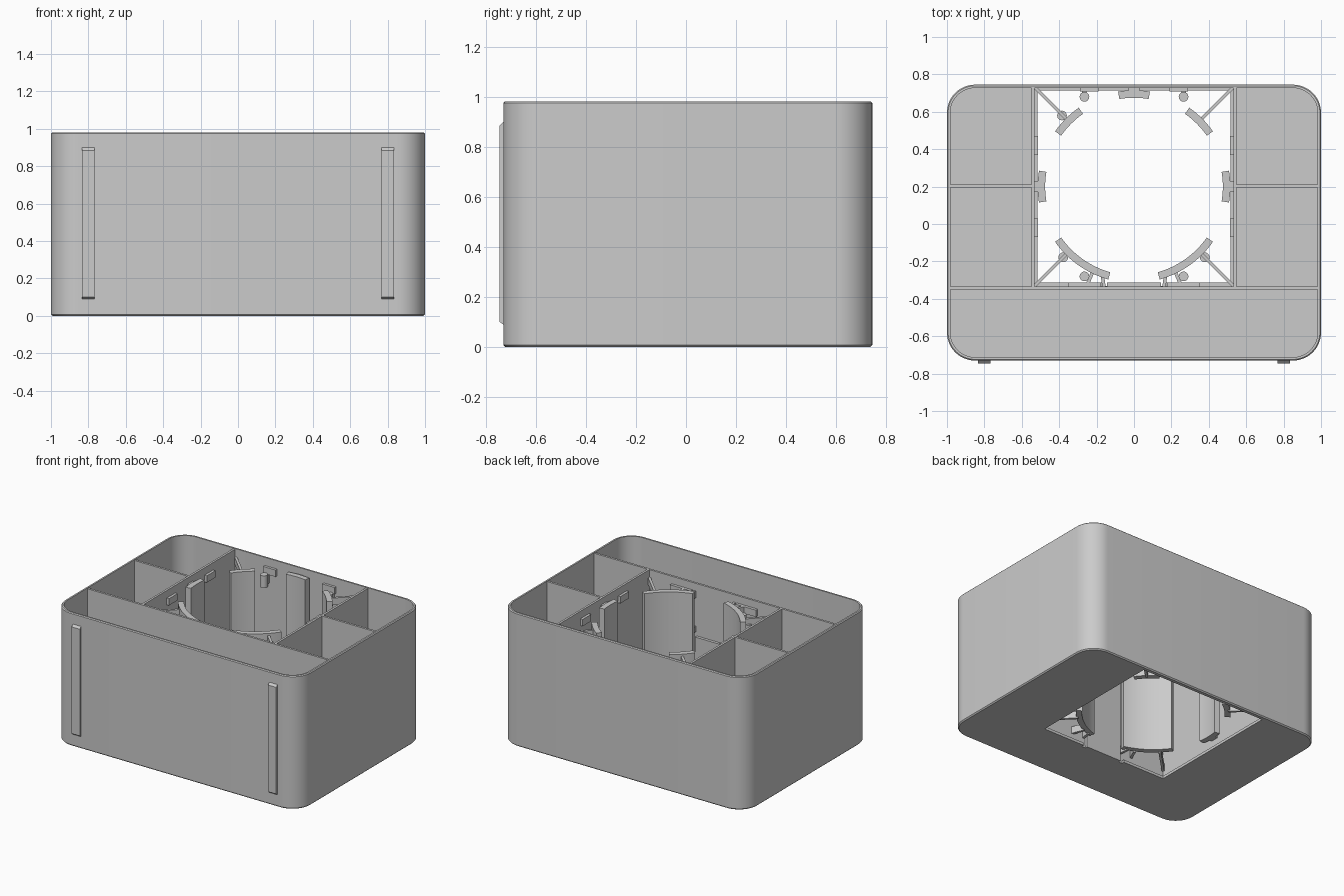
import bpy, bmesh, math
from mathutils import Matrix, Vector

if "Cube" in bpy.data.objects:
    bpy.data.objects.remove(bpy.data.objects["Cube"])

grey = bpy.data.materials.new("light_grey")
grey.diffuse_color = (0.6, 0.6, 0.6, 1)
grey.use_nodes = True
grey.node_tree.nodes["Principled BSDF"].inputs["Base Color"].default_value = grey.diffuse_color
H = 0.98
CENTRE = Vector((0, 0.2))          # axis of the ring of grip pads


def finish(name, bm, smooth=False):
    bmesh.ops.recalc_face_normals(bm, faces=bm.faces)
    me = bpy.data.meshes.new(name)
    bm.to_mesh(me)
    bm.free()
    ob = bpy.data.objects.new(name, me)
    bpy.context.collection.objects.link(ob)
    me.materials.append(grey)
    if smooth:
        bpy.ops.object.select_all(action='DESELECT')
        ob.select_set(True)
        bpy.context.view_layer.objects.active = ob
        bpy.ops.object.shade_smooth_by_angle(angle=math.radians(30))
    return ob


def box(name, x0, x1, y0, y1, z0, z1):
    bm = bmesh.new()
    m = Matrix.Translation(((x0 + x1) / 2, (y0 + y1) / 2, (z0 + z1) / 2))
    bmesh.ops.create_cube(bm, size=1, matrix=m @ Matrix.Diagonal((x1 - x0, y1 - y0, z1 - z0, 1)))
    return finish(name, bm)


def prism(name, pts, z0, z1, smooth=False):
    bm = bmesh.new()
    f = bm.faces.new([bm.verts.new((x, y, z0)) for x, y in pts])
    r = bmesh.ops.extrude_face_region(bm, geom=[f])
    bmesh.ops.translate(bm, vec=(0, 0, z1 - z0),
                        verts=[v for v in r['geom'] if isinstance(v, bmesh.types.BMVert)])
    return finish(name, bm, smooth)


def strut(name, a, b, z0, z1, t=0.018):
    a, b = Vector(a), Vector(b)
    d = (b - a).normalized()
    n = Vector((-d.y, d.x)) * t / 2
    return prism(name, [a + n, a - n, b - n, b + n], z0, z1)


def knob(name, x, y, z0, z1, r=0.026):
    return prism(name, [(x + r * math.cos(i * math.pi / 8), y + r * math.sin(i * math.pi / 8))
                        for i in range(16)], z0, z1, True)


def rounded_ring(bm, inset, z):
    x, y0, y1, r = 1 - inset, -0.73 + inset, 0.745 - inset, 0.15 - inset
    ring = []
    for k, (cx, cy) in enumerate([(x - r, y1 - r), (r - x, y1 - r), (r - x, y0 + r), (x - r, y0 + r)]):
        for i in range(13):
            a = math.radians(90 * k + 7.5 * i)
            ring.append(bm.verts.new((cx + r * math.cos(a), cy + r * math.sin(a), z)))
    return ring


# Outer shell: bevelled rim and base, hollow inside, with a floor
bm = bmesh.new()
rings = [rounded_ring(bm, i, z) for i, z in
         [(0.008, 0), (0, 0.008), (0, H - 0.006), (0.006, H), (0.018, H), (0.018, 0.02)]]
for a, b in zip(rings, rings[1:]):
    for i in range(len(a)):
        j = (i + 1) % len(a)
        bm.faces.new((a[i], a[j], b[j], b[i]))
bm.faces.new(rings[0])
bm.faces.new(rings[-1])
shell = finish("outer_shell", bm)

# Opening through the floor, with two small notches at its front edge
cutters = [box("floor_cutter", -0.515, 0.515, -0.313, 0.714, -0.1, 0.1)]
for s in (-1, 1):
    cutters.append(box("notch_cutter", s * 0.16 - 0.015, s * 0.16 + 0.015, -0.332, -0.25, -0.1, 0.1))
bpy.context.view_layer.objects.active = shell
shell.select_set(True)
for c in cutters:
    mod = shell.modifiers.new("cut", 'BOOLEAN')
    mod.operation, mod.object, mod.solver = 'DIFFERENCE', c, 'EXACT'
    bpy.ops.object.modifier_apply(modifier=mod.name)
    bpy.data.objects.remove(c)
bpy.ops.object.select_all(action='DESELECT')
shell.select_set(True)
bpy.ops.object.shade_smooth_by_angle(angle=math.radians(30))

# Inner dividers
TOP = H - 0.005
box("front_divider", -0.985, 0.985, -0.35, -0.334, 0.01, TOP)
for s in (-1, 1):
    box("side_divider", *sorted((s * 0.548, s * 0.532)), -0.34, 0.735, 0.01, TOP)
    box("cross_divider", *sorted((s * 0.985, s * 0.545)), 0.196, 0.212, 0.01, TOP)

# Raised strips on the front face, chamfered at both ends
for s in (-1, 1):
    bm = bmesh.new()
    side = [(-0.725, 0.085), (-0.745, 0.1), (-0.745, 0.885), (-0.725, 0.905)]
    f = bm.faces.new([bm.verts.new((s * 0.8 - 0.033, y, z)) for y, z in side])
    r = bmesh.ops.extrude_face_region(bm, geom=[f])
    bmesh.ops.translate(bm, vec=(0.066, 0, 0),
                        verts=[v for v in r['geom'] if isinstance(v, bmesh.types.BMVert)])
    finish("front_strip", bm)

# Ring of tall curved grip pads
for deg in (0, 45, 90, 135, 180, 225, 244.5, 295.5, 315):
    half = 9.5 if deg in (0, 90, 180) else 10
    angs = [math.radians(deg - half + 2 * half * i / 8) for i in range(9)]
    pts = [CENTRE + Vector((math.cos(a), math.sin(a))) * 0.515 for a in angs]
    pts += [CENTRE + Vector((math.cos(a), math.sin(a))) * 0.475 for a in reversed(angs)]
    prism("grip_pad", pts, 0.08, 0.935, True)

# Back pad mount and front lower ledges
box("back_mount", -0.03, 0.03, 0.70, 0.736, 0.08, 0.93)
box("front_ledge", -0.145, 0.145, -0.336, -0.313, 0.01, 0.59)

for s in (-1, 1):
    # Small stop blocks near the rim
    box("back_stop", s * 0.24 - 0.05, s * 0.24 + 0.05, 0.708, 0.736, 0.87, 0.92)
    for y in (0.42, -0.02):
        box("side_stop", *sorted((s * 0.513, s * 0.535)), y - 0.05, y + 0.05, 0.87, 0.92)
    box("front_stop", s * 0.265 - 0.085, s * 0.265 + 0.085, -0.336, -0.313, 0.87, 0.92)
    box("side_pad_mount", *sorted((s * 0.5, s * 0.534)), 0.17, 0.23, 0.08, 0.93)

    # Thin struts holding the pads, at the top, middle and bottom
    for z0, z1 in ((0.07, 0.12), (0.62, 0.66), (0.87, 0.92)):
        strut("back_corner_strut", (s * 0.537, 0.737), (s * 0.355, 0.555), z0, z1)
        strut("front_corner_strut", (s * 0.537, -0.337), (s * 0.355, -0.155), z0, z1)
        strut("front_pad_strut", (s * 0.255, -0.337), (s * 0.22, -0.255), z0, z1)
        strut("front_short_strut", (s * 0.16, -0.337), (s * 0.17, -0.27), z0, z1)

    # Rounded hinge knobs
    knob("back_knob", s * 0.265, 0.68, 0.79, 0.88)
    box("back_knob_arm", s * 0.265 - 0.012, s * 0.265 + 0.012, 0.68, 0.736, 0.80, 0.87)
    knob("front_knob", s * 0.265, -0.28, 0.79, 0.88)
    knob("corner_knob", s * 0.378, -0.178, 0.79, 0.88)
knob("back_corner_knob", -0.385, 0.58, 0.79, 0.88)
